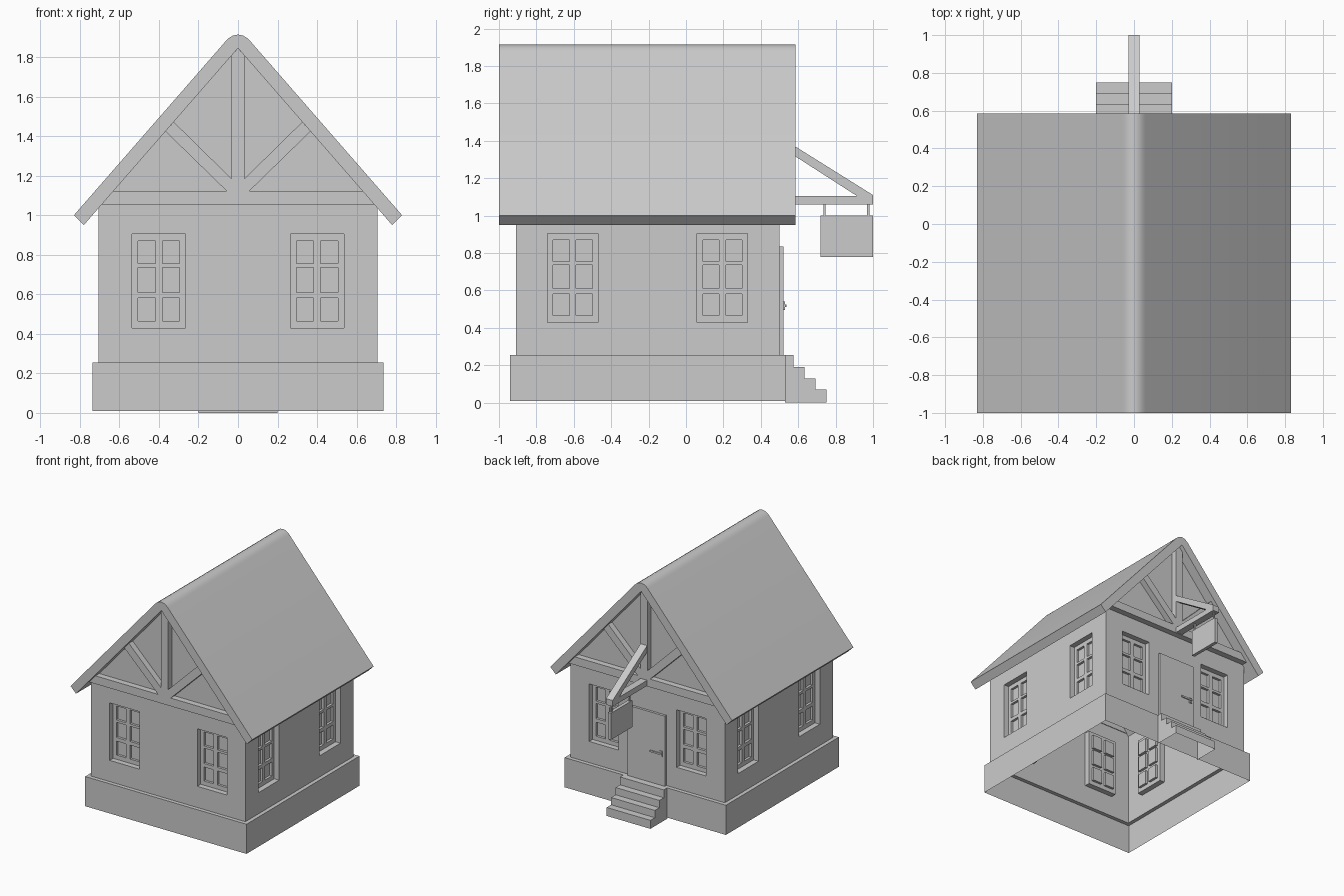
import bpy, bmesh, math
from mathutils import Matrix, Vector

if "Cube" in bpy.data.objects:
    bpy.data.objects.remove(bpy.data.objects["Cube"])

CY = -0.205          # centre of the square house in y
H, B = 0.705, 0.737  # half widths of walls and base
SLOPE = 1.147        # roof pitch
EAVE = 1.845 - SLOPE * H


def finish(name, bm, recalc=True):
    bmesh.ops.remove_doubles(bm, verts=bm.verts, dist=0.0005)
    if recalc:
        bmesh.ops.recalc_face_normals(bm, faces=bm.faces)
    me = bpy.data.meshes.new(name)
    bm.to_mesh(me)
    bm.free()
    ob = bpy.data.objects.new(name, me)
    bpy.context.collection.objects.link(ob)
    return ob


def prism(name, pts, axis, a, b):
    """Extrude a closed profile: (x, z) along y, or (y, z) along x."""
    bm = bmesh.new()
    co = (lambda p, t: (p[0], t, p[1])) if axis == 'y' else (lambda p, t: (t, p[0], p[1]))
    lo = [bm.verts.new(co(p, a)) for p in pts]
    hi = [bm.verts.new(co(p, b)) for p in pts]
    bm.faces.new(lo)
    bm.faces.new(hi[::-1])
    n = len(pts)
    for i in range(n):
        j = (i + 1) % n
        bm.faces.new((lo[i], lo[j], hi[j], hi[i]))
    return finish(name, bm)


def box(name, x0, x1, y0, y1, z0, z1):
    return prism(name, [(x0, z0), (x1, z0), (x1, z1), (x0, z1)], 'y', y0, y1)


def quad(bm, m, pts):
    bm.faces.new([bm.verts.new(m @ Vector(p)) for p in pts])


def grid(bm, m, us, vs, hole, w, d):
    """Panel at depth w with holes lined by side faces d deep."""
    for i in range(len(us) - 1):
        for j in range(len(vs) - 1):
            c = [(us[i], vs[j]), (us[i + 1], vs[j]), (us[i + 1], vs[j + 1]), (us[i], vs[j + 1])]
            if not hole(i, j):
                quad(bm, m, [(u, w, v) for u, v in c])
                continue
            for k in range(4):
                p, q = c[k], c[(k + 1) % 4]
                quad(bm, m, [(p[0], w, p[1]), (q[0], w, q[1]),
                             (q[0], w + d, q[1]), (p[0], w + d, p[1])])


# Four walls with recessed windows, and the wider base, as open shells
FRAME, PANE = 0.045, 0.02
walls, base, windows = bmesh.new(), bmesh.new(), bmesh.new()
wu = [-0.135, -0.105, -0.02, 0.015, 0.1, 0.135]
wu = [-0.135, -0.105, -0.018, 0.018, 0.105, 0.135]
wv = [0.43, 0.465, 0.58, 0.61, 0.735, 0.755, 0.87, 0.905]
for k in range(4):
    m = Matrix.Translation((0, CY, 0)) @ Matrix.Rotation(k * math.pi / 2, 4, 'Z')
    grid(walls, m, [-H, -0.535, -0.265, 0.265, 0.535, H], [0.255, 0.43, 0.905, EAVE],
         lambda i, j: j == 1 and i in (1, 3), -H, FRAME)
    if k % 2 == 0:
        quad(walls, m, [(-H, -H, EAVE), (H, -H, EAVE), (0, -H, 1.845)])
    for c in (-0.4, 0.4):
        us = [c + u for u in wu]
        grid(windows, m, us, wv, lambda i, j: i % 2 and j % 2, -H + FRAME, PANE)
        for i in (1, 3):
            for j in (1, 3, 5):
                w = -H + FRAME + PANE
                quad(windows, m, [(us[i], w, wv[j]), (us[i + 1], w, wv[j]),
                                  (us[i + 1], w, wv[j + 1]), (us[i], w, wv[j + 1])])
    quad(base, m, [(-B, -B, 0.01), (B, -B, 0.01), (B, -B, 0.255), (-B, -B, 0.255)])
    quad(base, m, [(-B, -B, 0.255), (B, -B, 0.255), (H, -H, 0.255), (-H, -H, 0.255)])
finish("walls", walls, False)
finish("window_frames", windows, False)
finish("stone_base", base, False)

# Roof slab with rounded ridge
half = [(0.78, 0.95), (0.83, 1.0), (0.06, 1.883), (0.045, 1.897), (0.025, 1.909)]
roof = prism("roof", half + [(0, 1.914)] + [(-x, z) for x, z in half[::-1]] + [(0, 1.845)],
             'y', -1.0, 0.585)
bpy.context.view_layer.objects.active = roof
roof.select_set(True)
bpy.ops.object.shade_smooth_by_angle(angle=math.radians(30))
roof.select_set(False)

# Gable timbers on both ends
for end, y0, y1 in (("front", -0.96, -0.905), ("back", 0.495, 0.55)):
    prism(end + "_tie_beam", [(-0.689, 1.055), (0.689, 1.055), (0.63, 1.122), (-0.63, 1.122)],
          'y', y0, y1)
    prism(end + "_king_post", [(-0.032, 1.12), (0.032, 1.12), (0.032, 1.808), (0, 1.845),
                               (-0.032, 1.808)], 'y', y0, y1)
    for s, side in ((-1, "left"), (1, "right")):
        prism(f"{end}_{side}_strut", [(s * 0.03, 1.12), (s * 0.055, 1.12), (s * 0.367, 1.424),
                                      (s * 0.325, 1.472), (s * 0.03, 1.182)], 'y', y0, y1)

# Door with lever handle
box("door", -0.17, 0.17, 0.498, 0.52, 0.255, 0.835)
box("handle_plate", -0.15, -0.128, 0.519, 0.528, 0.495, 0.54)
box("handle_stem", -0.146, -0.132, 0.527, 0.536, 0.512, 0.526)
box("handle_lever", -0.146, -0.04, 0.529, 0.536, 0.512, 0.526)

# Entrance steps, open underneath
steps = prism("entrance_steps", [(0.53, 0), (0.75, 0), (0.75, 0.07), (0.692, 0.07), (0.692, 0.13),
                                 (0.633, 0.13), (0.633, 0.19), (0.575, 0.19), (0.575, 0.255),
                                 (0.53, 0.255)], 'x', -0.2, 0.2)
bm = bmesh.new()
bm.from_mesh(steps.data)
bm.faces.ensure_lookup_table()
hidden = [f for f in bm.faces if f.normal.z < -0.9 or f.normal.y < -0.9]
bmesh.ops.delete(bm, geom=hidden, context='FACES')
bm.to_mesh(steps.data)
bm.free()

# Hanging sign on a bracket over the door
box("sign_beam", -0.03, 0.03, 0.53, 1.0, 1.06, 1.105)
prism("sign_brace", [(0.53, 1.404), (1.0, 1.11), (1.0, 1.09), (0.93, 1.095), (0.53, 1.352)],
      'x', -0.03, 0.03)
box("sign_board", -0.014, 0.014, 0.72, 1.0, 0.78, 1.0)
for n, y in enumerate((0.74, 0.975)):
    box(f"sign_hanger_{n + 1}", -0.006, 0.006, y - 0.006, y + 0.006, 0.995, 1.065)
